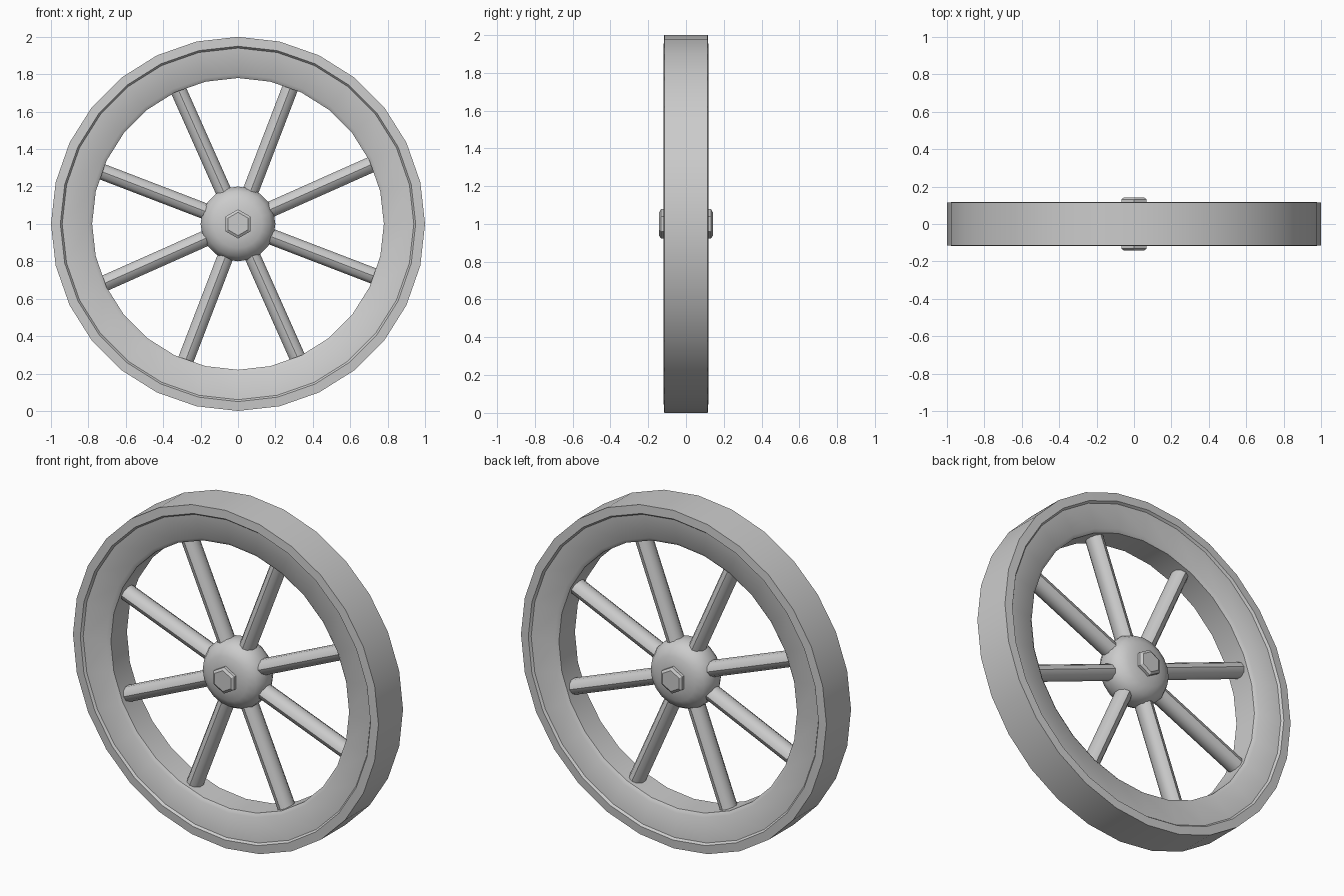
import bpy, bmesh, math
from mathutils import Matrix, Vector

if "Cube" in bpy.data.objects:
    bpy.data.objects.remove(bpy.data.objects["Cube"])

CENTRE = Vector((0, 0, 1))


def finish(name, bm, angle):
    bmesh.ops.recalc_face_normals(bm, faces=bm.faces)
    me = bpy.data.meshes.new(name)
    bm.to_mesh(me)
    bm.free()
    ob = bpy.data.objects.new(name, me)
    bpy.context.collection.objects.link(ob)
    ob.location = CENTRE
    bpy.ops.object.select_all(action='DESELECT')
    ob.select_set(True)
    bpy.context.view_layer.objects.active = ob
    bpy.ops.object.shade_smooth_by_angle(angle=math.radians(angle))
    return ob


def lathe(name, profile, sides, closed, angle=35, turn=0):
    """Spin (radius, y) points around the wheel axle."""
    bm = bmesh.new()
    rings = []
    for i in range(sides):
        a = 2 * math.pi * i / sides + math.radians(turn)
        rings.append([bm.verts.new((r * math.cos(a), y, r * math.sin(a)))
                      for r, y in profile])
    n = len(profile)
    for i in range(sides):
        p, q = rings[i], rings[(i + 1) % sides]
        for j in range(n if closed else n - 1):
            k = (j + 1) % n
            bm.faces.new((p[j], p[k], q[k], q[j]))
    if not closed:
        for j in (0, n - 1):
            bm.faces.new([r[j] for r in rings])
    return finish(name, bm, angle)


def mirrored(half):
    return half + [(r, -y) for r, y in reversed(half)]


# Rim: flat tread, raised outer lip, face sloping in to the inner wall
lathe("rim", mirrored([(1.0, 0.115), (0.95, 0.118), (0.94, 0.105),
                       (0.80, 0.09), (0.78, 0.075)]), 28, True)

# Hub: rounded drum
lathe("hub", mirrored([(0.07, 0.115), (0.13, 0.105), (0.175, 0.08),
                       (0.2, 0.035)]), 20, False, 40)

# Axle: hexagonal bolt through the hub
lathe("axle_bolt", mirrored([(0.062, 0.142), (0.078, 0.132)]), 6, False, 30, 30)

# Spokes: eight oval rods from hub to rim
for i in range(8):
    bm = bmesh.new()
    bmesh.ops.create_cone(bm, cap_ends=True, segments=10, radius1=1, radius2=1,
                          depth=0.69)
    turn = Matrix.Rotation(math.radians(66 - 45 * i), 4, 'Y')
    bm.transform(turn @ Matrix.Translation((0, 0, 0.455))
                 @ Matrix.Diagonal((0.045, 0.055, 1, 1)))
    finish(f"spoke_{i + 1}", bm, 40)
